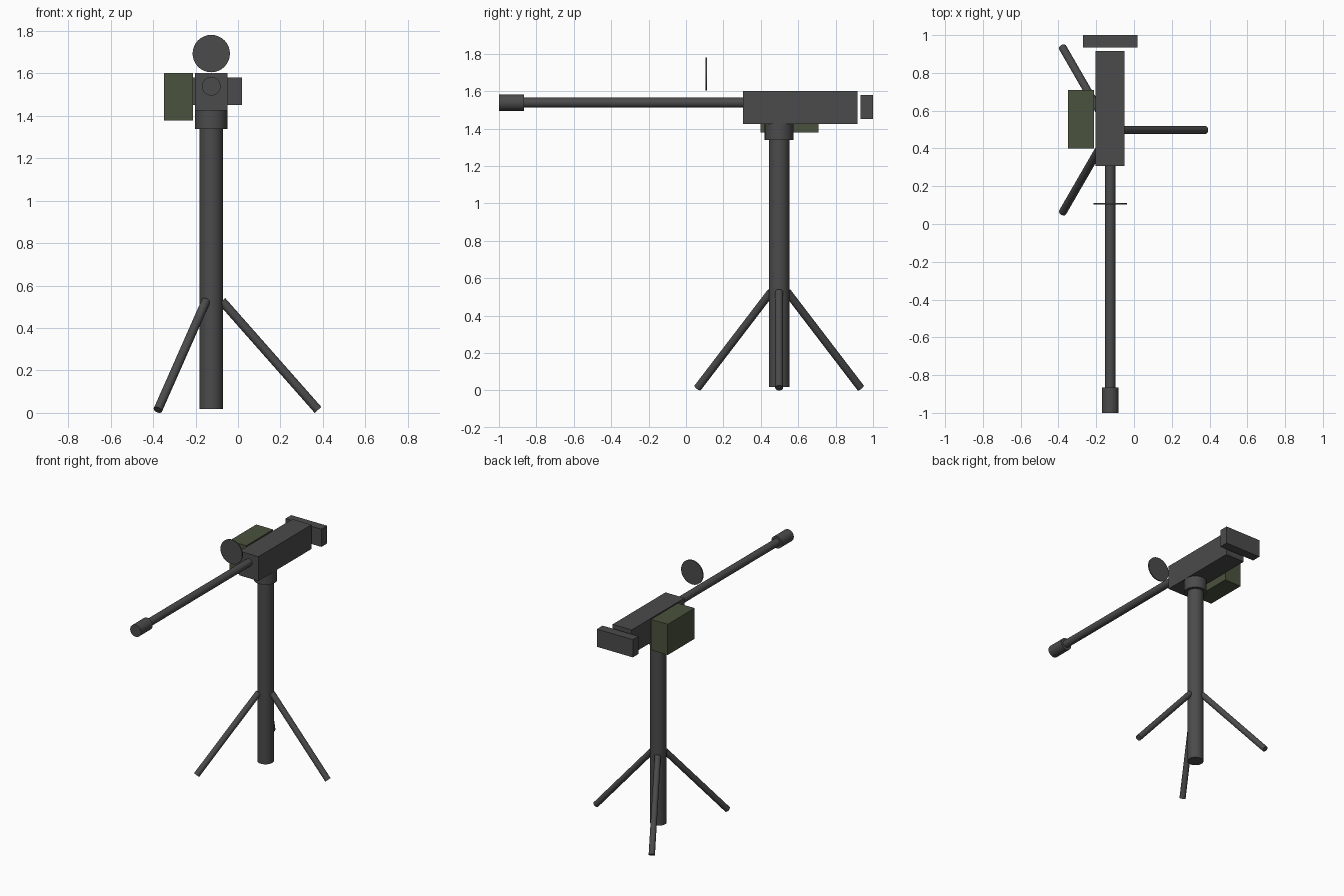
import bpy, math
from mathutils import Vector

if "Cube" in bpy.data.objects:
    bpy.data.objects.remove(bpy.data.objects["Cube"])

CX, CY = -0.126, 0.498      # axis of the stand
BORE_Z = 1.539              # height of the barrel axis


def material(name, rgb):
    m = bpy.data.materials.new(name)
    m.diffuse_color = (*rgb, 1.0)
    m.use_nodes = True
    m.node_tree.nodes["Principled BSDF"].inputs["Base Color"].default_value = m.diffuse_color
    return m


GREY = material("gunmetal grey", (0.07, 0.07, 0.07))
GREEN = material("olive green", (0.069, 0.084, 0.048))


def box(name, lo, hi, mat):
    lo, hi = Vector(lo), Vector(hi)
    bpy.ops.mesh.primitive_cube_add(size=1, location=(lo + hi) / 2)
    ob = bpy.context.object
    ob.name = name
    ob.scale = hi - lo
    bpy.ops.object.transform_apply(location=False, rotation=False, scale=True)
    ob.data.materials.append(mat)
    return ob


def rod(name, a, b, radius, mat, sides=32):
    a, b = Vector(a), Vector(b)
    d = b - a
    bpy.ops.mesh.primitive_cylinder_add(vertices=sides, radius=radius,
                                        depth=d.length, location=(a + b) / 2)
    ob = bpy.context.object
    ob.name = name
    ob.rotation_euler = d.to_track_quat('Z', 'Y').to_euler()
    ob.data.materials.append(mat)
    bpy.ops.object.shade_smooth_by_angle(angle=math.radians(35))
    return ob


# Stand: post, swivel collar and three splayed legs
rod("post", (CX, CY, 0.018), (CX, CY, 1.345), 0.055, GREY)
rod("swivel_collar", (CX, CY, 1.338), (CX, CY, 1.425), 0.077, GREY)
for i in range(3):
    a = math.radians(120 * i)
    c, s = math.cos(a), math.sin(a)
    rod(f"leg_{i + 1}", (CX + 0.05 * c, CY + 0.05 * s, 0.527),
        (CX + 0.503 * c, CY + 0.503 * s, 0.014), 0.021, GREY, 24)

# Receiver, rear grip plate and ammunition box
box("receiver", (-0.203, 0.306, 1.424), (-0.049, 0.916, 1.601), GREY)
box("rear_grip_plate", (-0.271, 0.934, 1.451), (0.019, 1.0, 1.58), GREY)
box("ammunition_box", (-0.349, 0.399, 1.378), (-0.213, 0.709, 1.602), GREEN)

# Barrel, muzzle and disc sight
rod("barrel", (CX, 0.32, BORE_Z), (CX, -0.88, BORE_Z), 0.027, GREY)
rod("muzzle", (CX, -0.866, BORE_Z), (CX, -1.0, BORE_Z), 0.044, GREY)
rod("disc_sight", (CX, 0.111, 1.693), (CX, 0.103, 1.693), 0.088, GREY)
